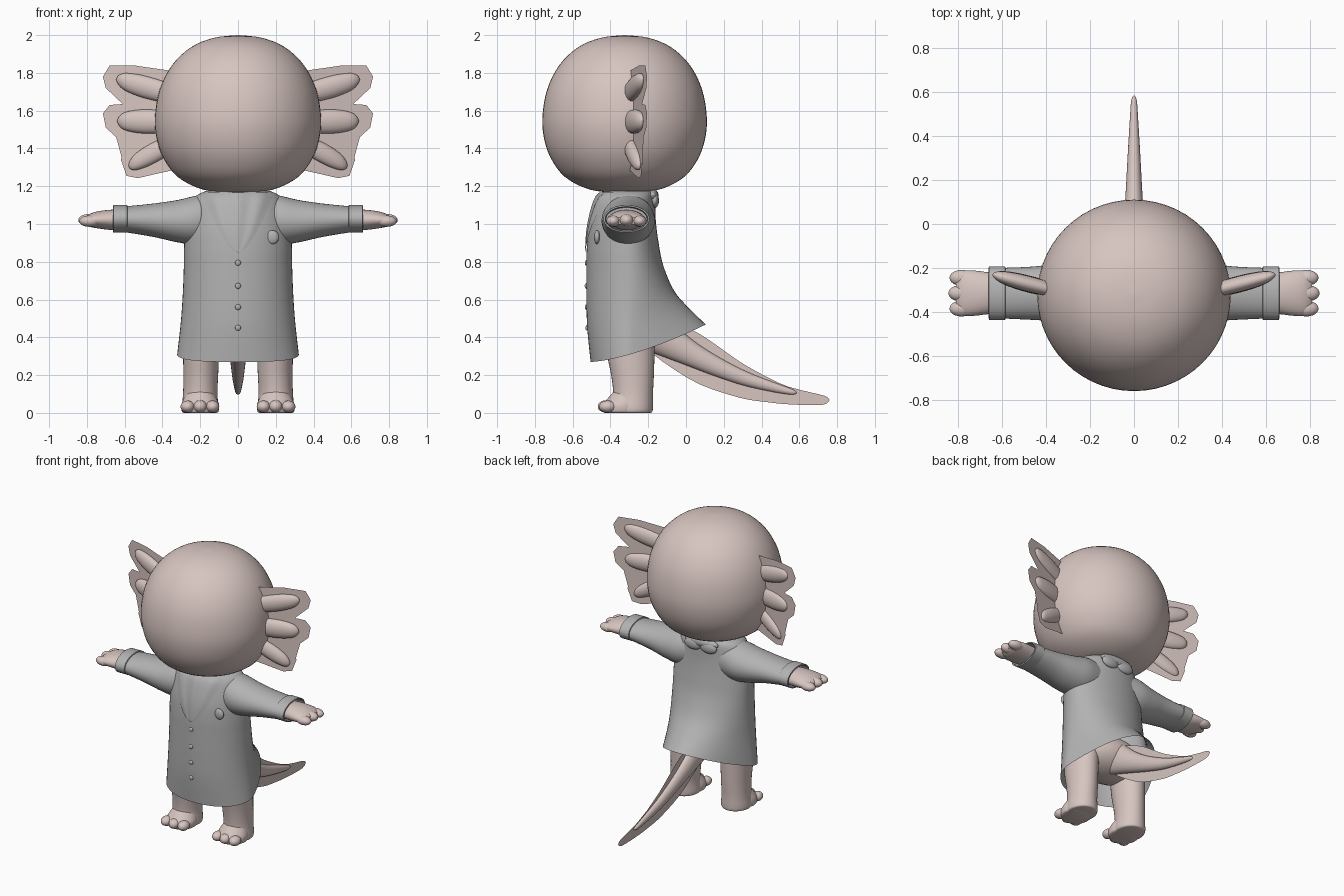
import bpy, bmesh, math
from mathutils import Vector

if "Cube" in bpy.data.objects:
    bpy.data.objects.remove(bpy.data.objects["Cube"])


def material(name, rgb):
    m = bpy.data.materials.new(name)
    m.diffuse_color = (*rgb, 1)
    m.use_nodes = True
    m.node_tree.nodes["Principled BSDF"].inputs["Base Color"].default_value = m.diffuse_color
    return m


SKIN = material("pale_pink_skin", (0.68, 0.56, 0.53))
CLOTH = material("grey_cloth", (0.45, 0.45, 0.45))


def finish(name, bm, mat, mirror=False):
    bmesh.ops.recalc_face_normals(bm, faces=bm.faces[:])
    me = bpy.data.meshes.new(name)
    for f in bm.faces:
        f.smooth = True
    bm.to_mesh(me)
    bm.free()
    me.set_sharp_from_angle(angle=math.radians(45))
    me.materials.append(mat)
    ob = bpy.data.objects.new(name, me)
    bpy.context.collection.objects.link(ob)
    if mirror:
        ob.modifiers.new("mirror", 'MIRROR').use_mirror_merge = False
    return ob


def spline(rows, n):
    """Smooth in-between rows of any width."""
    out = []
    for i in range(len(rows) - 1):
        p0, p1 = rows[max(i - 1, 0)], rows[i]
        p2, p3 = rows[i + 1], rows[min(i + 2, len(rows) - 1)]
        for k in range(n):
            t = k / n
            out.append([b + 0.5 * t * (c - a + t * (2 * a - 5 * b + 4 * c - d + t * (3 * (b - c) + d - a)))
                        for a, b, c, d in zip(p0, p1, p2, p3)])
    return out + [list(rows[-1])]


def loft(name, rows, ring, mat, n=5, seg=40, caps=(True, True), mirror=False):
    bm = bmesh.new()
    loops = [[bm.verts.new(ring(r, 2 * math.pi * j / seg)) for j in range(seg)]
             for r in spline(rows, n)]
    for a, b in zip(loops, loops[1:]):
        for j in range(seg):
            bm.faces.new((a[j], a[(j + 1) % seg], b[(j + 1) % seg], b[j]))
    for cap, lp in zip(caps, (loops[0], loops[-1])):
        if cap:
            bm.faces.new(lp)
    return finish(name, bm, mat, mirror)


def blobs(name, items, mat, mirror=False):
    """Joined ellipsoids: (centre, radii)."""
    bm = bmesh.new()
    for c, r in items:
        vs = bmesh.ops.create_uvsphere(bm, u_segments=24, v_segments=14, radius=1)["verts"]
        for v in vs:
            v.co = Vector([c[k] + v.co[k] * r[k] for k in range(3)])
    return finish(name, bm, mat, mirror)


def sheet(name, pts, mat, mirror=False):
    bm = bmesh.new()
    f = bm.faces.new([bm.verts.new(p) for p in pts])
    bmesh.ops.triangulate(bm, faces=[f])
    return finish(name, bm, mat, mirror)


def flat_ring(r, a):      # row: z, x, y, rx, ry
    return (r[1] + r[3] * math.cos(a), r[2] + r[4] * math.sin(a), r[0])


def side_ring(r, a):      # row: x, y, z, ry, rz
    return (r[0], r[1] + r[3] * math.cos(a), r[2] + r[4] * math.sin(a))


# Head: rounded, slightly boxy ball
profile = [(2.0, .004), (1.985, .13), (1.935, .25), (1.84, .35), (1.71, .415), (1.56, .44),
           (1.44, .428), (1.34, .39), (1.25, .32), (1.19, .21), (1.168, .1), (1.165, .004)]
loft("head", [(z, 0, -.325, r, r * .99) for z, r in profile], flat_ring, SKIN, 4, 56)


# Gills: thin frilled fin with three stalks on each side
def gill_y(x):
    return -.285 + (x - .4) * .25


fin = [(.32, 1.80), (.38, 1.815), (.54, 1.838), (.68, 1.838), (.715, 1.78), (.70, 1.72), (.61, 1.66),
       (.61, 1.635), (.68, 1.63), (.715, 1.585), (.70, 1.51), (.645, 1.46), (.55, 1.455),
       (.60, 1.40), (.62, 1.34), (.59, 1.255), (.53, 1.243), (.39, 1.275), (.32, 1.29)]
sheet("gill_fin", [(x, gill_y(x), z) for x, z in fin], SKIN, True)
for label, z0, z1, x1, r in (("upper", 1.685, 1.765, .645, .058), ("middle", 1.54, 1.545, .64, .062),
                             ("lower", 1.43, 1.31, .58, .055)):
    rows = []
    for t, s in ((0, .85), (.3, 1), (.6, 1), (.85, .78), (.96, .42), (1, .02)):
        x = .34 + (x1 - .34) * t
        rows.append((x, gill_y(x) - .008, z0 + (z1 - z0) * t, r * s * .62, r * s))
    loft(label + "_gill_stalk", rows, side_ring, SKIN, 4, 20, mirror=True)


# Coat body: slanted hem, back flaring out to a ridge over the tail
def coat_ring(r, a):      # row: front z, back z, half width, front y, back y, back sharpness
    zf, zb, hx, yf, yb, p = r
    mid = -.30
    s = math.sin(a)
    y = mid + (yb - mid) * s ** p if s > 0 else mid + (mid - yf) * s
    t = max(0, (y - yf) / (yb - yf))
    return (hx * math.cos(a), y, zf + (zb - zf) * t ** 1.5)


coat = loft("coat", [(1.175, 1.175, .17, -.435, -.175, 1), (1.13, 1.14, .235, -.475, -.165, 1),
                     (1.0, 1.02, .275, -.512, -.16, 1), (.88, .9, .285, -.525, -.145, 1),
                     (.76, .78, .287, -.527, -.12, 1), (.6, .65, .293, -.527, -.065, 1.15),
                     (.45, .56, .303, -.523, .01, 1.4), (.27, .468, .322, -.505, .105, 1.6)],
            coat_ring, CLOTH, 5, 56, caps=(True, False))
loft("sleeve", [(.12, -.30, 1.03, .12, .13), (.22, -.305, 1.02, .14, .13), (.32, -.31, 1.015, .135, .112),
                (.45, -.315, 1.02, .122, .088), (.60, -.315, 1.025, .115, .068)],
     side_ring, CLOTH, 5, 40, mirror=True)
loft("cuff", [(.585, -.315, 1.028, .115, .066), (.587, -.315, 1.028, .122, .073),
              (.66, -.315, 1.027, .122, .073), (.662, -.315, 1.027, .113, .065),
              (.60, -.315, 1.027, .108, .06)], side_ring, CLOTH, 1, 40, caps=(False, False), mirror=True)

# Draped collar laid over the coat front
bpy.context.view_layer.update()


def coat_front(x, z):
    hit, loc, _, _ = coat.ray_cast(Vector((x, -2, z)), Vector((0, 1, 0)))
    return loc.y if hit else -.30


bm = bmesh.new()
grid = []
for i in range(15):
    t = i / 14
    z = .85 + .318 * t
    w = .004 + .19 * t ** .62
    row = []
    for j in range(21):
        u = j / 10 - 1
        fold = .006 * math.cos(3 * math.pi * u) * t
        row.append(bm.verts.new((u * w, coat_front(u * w, z) - .008 - fold, z)))
    grid.append(row)
for a, b in zip(grid, grid[1:]):
    for j in range(20):
        bm.faces.new((a[j], a[j + 1], b[j + 1], b[j]))
finish("collar", bm, CLOTH)
blobs("collar_back", [((0, -.175, 1.15), (.13, .03, .035)), ((.06, -.165, 1.125), (.065, .022, .04)),
                      ((-.06, -.165, 1.125), (.065, .022, .04))], CLOTH)

# Buttons and round badge
blobs("buttons", [((0, coat_front(0, z), z), (.015, .009, .015)) for z in (.794, .672, .56, .45)], CLOTH)
blobs("badge", [((.18, coat_front(.18, .93), .93), (.037, .016, .037))], CLOTH)

# Hands with three stubby fingers
loft("hand", [(.58, -.315, 1.022, .09, .05), (.66, -.315, 1.022, .095, .054), (.73, -.315, 1.022, .103, .047),
              (.78, -.315, 1.02, .1, .036), (.81, -.315, 1.018, .075, .02)], side_ring, SKIN, 4, 32, mirror=True)
blobs("fingers", [((.785, -.385, 1.015), (.055, .036, .03)), ((.79, -.315, 1.02), (.055, .037, .033)),
                  ((.785, -.245, 1.015), (.055, .036, .03))], SKIN, True)

# Hips, legs and feet
blobs("hips", [((0, -.28, .47), (.27, .19, .14))], SKIN)
loft("leg", [(.5, .19, -.29, .1, .13), (.33, .195, -.293, .096, .127), (.2, .197, -.283, .092, .113),
             (.1, .2, -.28, .091, .105), (.03, .2, -.285, .098, .11), (.006, .2, -.285, .095, .106),
             (0, .2, -.285, .085, .095)], flat_ring, SKIN, 4, 36, mirror=True)
loft("foot", [(.0, .2, -.34, .085, .09), (.008, .2, -.34, .097, .1), (.04, .2, -.34, .1, .103),
              (.07, .2, -.33, .09, .09), (.11, .2, -.31, .07, .075)], flat_ring, SKIN, 4, 36, mirror=True)
blobs("toes", [((.135, -.415, .033), (.036, .045, .032)), ((.2, -.422, .034), (.036, .045, .033)),
               ((.267, -.415, .033), (.037, .045, .032))], SKIN, True)


# Tail core and its thin fin
def tail_ring(r, a):      # row: y, z, rx, r
    return (r[2] * math.cos(a), r[0] + r[3] * math.sin(a) * .5, r[1] + r[3] * math.sin(a) * .87)


loft("tail", [(-.22, .46, .07, .12), (-.1, .385, .058, .09), (.02, .315, .046, .066), (.16, .245, .037, .05),
              (.31, .182, .029, .038), (.46, .136, .02, .026), (.56, .11, .013, .015), (.585, .104, .002, .002)],
     tail_ring, SKIN, 4, 28)
upper = [(-.1, .5), (.06, .425), (.18, .345), (.31, .255), (.5, .155), (.62, .118), (.735, .09), (.76, .067)]
lower = [(.76, .067), (.72, .042), (.55, .045), (.42, .058), (.285, .08), (.075, .15), (-.085, .245), (-.18, .315)]
outline = spline(upper, 3) + spline(lower, 3)[1:]
sheet("tail_fin", [(0, y, z) for y, z in outline], SKIN)
